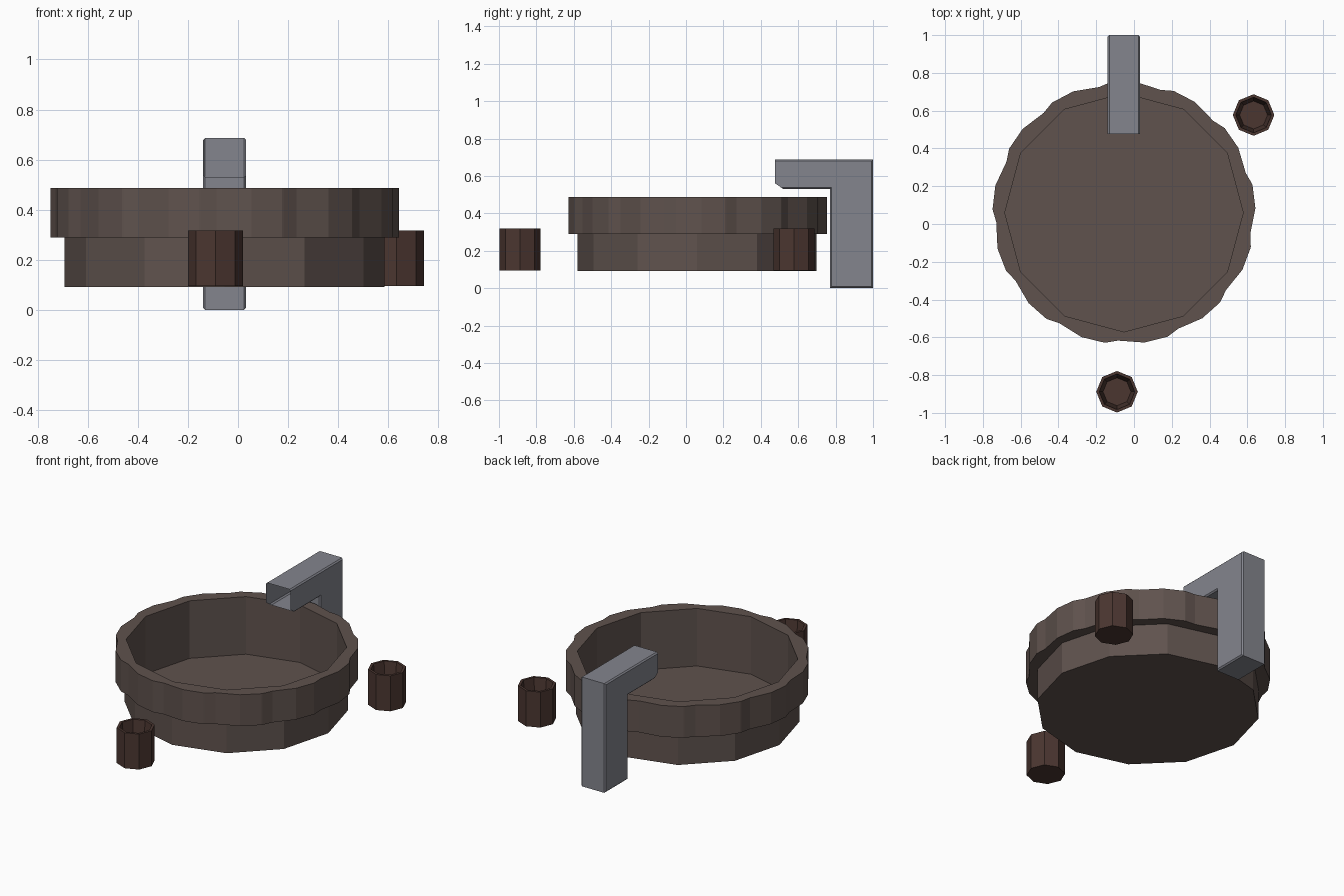
import bpy, bmesh
from math import sin, cos, radians, tau

if "Cube" in bpy.data.objects:
    bpy.data.objects.remove(bpy.data.objects["Cube"])


def material(name, rgb):
    m = bpy.data.materials.new(name)
    m.diffuse_color = (*rgb, 1)
    m.use_nodes = True
    m.node_tree.nodes["Principled BSDF"].inputs["Base Color"].default_value = m.diffuse_color
    return m


def finish(bm, name, mat):
    bmesh.ops.recalc_face_normals(bm, faces=bm.faces[:])
    me = bpy.data.meshes.new(name)
    bm.to_mesh(me)
    bm.free()
    ob = bpy.data.objects.new(name, me)
    bpy.context.collection.objects.link(ob)
    me.materials.append(mat)
    return ob


def ring(bm, pts, z):
    return [bm.verts.new((x, y, z)) for x, y in pts]


def circle(n, r, c):
    return [(c[0] + r * cos(tau * i / n), c[1] + r * sin(tau * i / n)) for i in range(n)]


def bridge(bm, a, b):
    n = len(a)
    for i in range(n):
        j = (i + 1) % n
        bm.faces.new((a[i], a[j], b[j], b[i]))


def annulus(bm, a, b):
    # flat face between two loops with different point counts
    edges = []
    for loop in (a, b):
        for i, v in enumerate(loop):
            w = loop[(i + 1) % len(loop)]
            edges.append(bm.edges.get((v, w)) or bm.edges.new((v, w)))
    bmesh.ops.triangle_fill(bm, use_beauty=True, edges=edges, normal=(0, 0, 1))


wood = material("dark_wood", (0.115, 0.085, 0.075))
cup_wood = material("cup_wood", (0.07, 0.037, 0.03))
stone = material("grey_metal", (0.23, 0.235, 0.27))

# Basin: 12-sided tub with a scalloped collar
C = (-0.053, 0.06)
scallop = []
for k in range(13):
    for da, r in ((-2.7, 0.678), (8.9, 0.696), (19.2, 0.696), (24.8, 0.678)):
        a = radians(360 / 13 * k + da - 90)
        if da == 24.8:
            a = radians(360 / 13 * k + 19.9 - 90)
            r = 0.694
        scallop.append((C[0] + r * cos(a), C[1] + r * sin(a)))
bm = bmesh.new()
base = ring(bm, circle(12, 0.639, C), 0.092)
neck = ring(bm, circle(12, 0.639, C), 0.29)
low = ring(bm, scallop, 0.29)
top = ring(bm, scallop, 0.487)
lip = ring(bm, circle(12, 0.631, C), 0.487)
floor = ring(bm, circle(12, 0.631, C), 0.125)
bm.faces.new(base)
bridge(bm, base, neck)
annulus(bm, neck, low)
bridge(bm, low, top)
annulus(bm, top, lip)
bridge(bm, lip, floor)
bm.faces.new(floor)
finish(bm, "basin", wood)

# Cups: hollow octagons with tapered insides
for i, c in enumerate([(-0.09, -0.888), (0.633, 0.577)]):
    bm = bmesh.new()
    loops = [ring(bm, circle(8, r, c), z)
             for r, z in ((0.11, 0.095), (0.11, 0.318), (0.094, 0.318), (0.074, 0.125))]
    for a, b in zip(loops, loops[1:]):
        bridge(bm, a, b)
    bm.faces.new(loops[0])
    bm.faces.new(loops[-1])
    finish(bm, f"cup_{i + 1}", cup_wood)

# Spout: L-shaped hollow box, open at the outlet end
profile = [(0.52, 0.53), (0.77, 0.53), (0.77, 0), (1, 0), (1, 0.687), (0.477, 0.687), (0.477, 0.56)]
bm = bmesh.new()
L = [bm.verts.new((-0.139, y, z)) for y, z in profile]
R = [bm.verts.new((0.032, y, z)) for y, z in profile]
bm.faces.new(L)
bm.faces.new(R)
for i in range(5):
    bm.faces.new((L[i], L[i + 1], R[i + 1], R[i]))
bmesh.ops.recalc_face_normals(bm, faces=bm.faces[:])
side_edges = [e for e in bm.edges if len(e.link_faces) == 2
              and abs(e.verts[0].co.x - e.verts[1].co.x) < 0.01]
bmesh.ops.bevel(bm, geom=side_edges, offset=0.008, offset_type='OFFSET',
                segments=1, profile=0.5, affect='EDGES')
finish(bm, "spout", stone)
